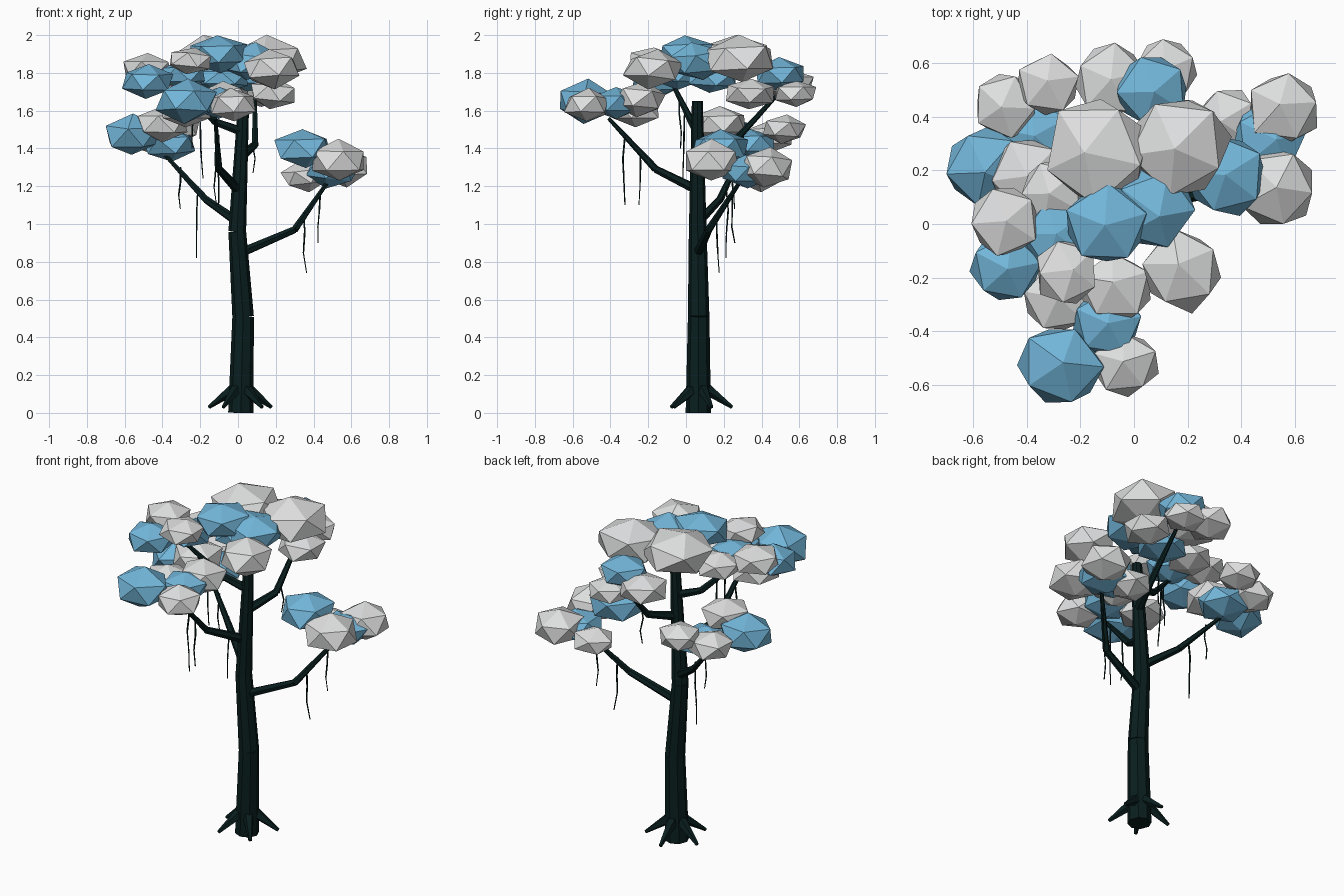
import bpy, bmesh, math, random
from mathutils import Vector, Matrix
random.seed(4)


def material(name, rgb):
    m = bpy.data.materials.new(name)
    m.diffuse_color = (*rgb, 1)
    return m


BARK = material("dark_bark", (0.003, 0.013, 0.013))
GREY = material("pale_grey_leaf", (0.73, 0.735, 0.74))
BLUE = material("blue_leaf", (0.17, 0.47, 0.70))


def finish(bm, name, mat):
    mesh = bpy.data.meshes.new(name)
    bm.to_mesh(mesh)
    bm.free()
    mesh.materials.append(mat)
    ob = bpy.data.objects.new(name, mesh)
    bpy.context.collection.objects.link(ob)
    return ob


def limb(name, pts, radii, sides):
    """Chain of tapered prisms through the given points."""
    bm = bmesh.new()
    pts = [Vector(p) for p in pts]
    for a, b, ra, rb in zip(pts, pts[1:], radii, radii[1:]):
        d = b - a
        rot = Vector((0, 0, 1)).rotation_difference(d).to_matrix().to_4x4()
        bmesh.ops.create_cone(bm, cap_ends=True, segments=sides, radius1=ra, radius2=rb,
                              depth=d.length, matrix=Matrix.Translation((a + b) / 2) @ rot)
    return finish(bm, name, BARK)


# Trunk
limb("trunk", [(0.015, 0.065, 0), (0.027, 0.067, 0.51), (-0.004, 0.062, 0.96), (0.03, 0.06, 1.65)],
     [0.067, 0.057, 0.047, 0.029], 8)

# Roots
for i in range(5):
    a = math.radians(72 * i - 50)
    c, s = math.cos(a), math.sin(a)
    limb("root", [(0.015 + 0.03 * c, 0.07 + 0.03 * s, 0.135), (0.015 + 0.175 * c, 0.07 + 0.175 * s, 0.03)],
         [0.034, 0.010], 5)

# Branches
for pts in [
    [(0.02, 0.065, 0.85), (0.30, 0.12, 0.97), (0.48, 0.29, 1.23)],
    [(0.0, 0.065, 1.01), (-0.17, 0.18, 1.13), (-0.39, 0.29, 1.37)],
    [(0.0, 0.06, 1.18), (-0.10, -0.16, 1.29), (-0.12, -0.41, 1.56)],
    [(0.02, 0.06, 1.36), (0.09, 0.24, 1.42), (0.09, 0.48, 1.68)],
    [(0.02, 0.06, 1.49), (-0.12, 0.03, 1.54), (-0.34, -0.08, 1.76)],
]:
    limb("branch", pts, [0.026, 0.020, 0.010], 6)

# Hanging vines: x, y, top, bottom
for x, y, top, bot in [
    (0.355, 0.17, 1.06, 0.74), (0.43, 0.25, 1.16, 0.90), (-0.31, 0.25, 1.30, 1.08),
    (-0.22, 0.22, 1.20, 0.82), (-0.11, -0.33, 1.47, 1.10), (-0.12, -0.24, 1.38, 1.10),
    (-0.195, -0.01, 1.63, 1.24), (-0.24, -0.03, 1.66, 1.40), (0.085, 0.31, 1.50, 1.27),
]:
    pts = [(x + random.uniform(-.01, .01), y + random.uniform(-.01, .01),
            top + (bot - top) * k / 3) for k in range(4)]
    limb("vine", pts, [0.005, 0.005, 0.004, 0.003], 4)

# Leaf clumps: x, y, z, radius, half height
GREY_CLUMPS = [
    (0.535, 0.135, 1.335, .145, .105), (0.56, 0.43, 1.30, .14, .105), (0.35, 0.39, 1.25, .12, .075),
    (-0.40, 0.18, 1.53, .14, .09), (-0.32, 0.52, 1.50, .115, .075), (-0.48, 0.44, 1.46, .12, .08),
    (-0.03, -0.52, 1.63, .12, .085), (-0.07, -0.24, 1.66, .135, .09), (-0.28, -0.27, 1.60, .135, .08),
    (0.12, 0.58, 1.69, .115, .07), (-0.085, 0.54, 1.74, .135, .08), (0.19, 0.34, 1.69, .13, .08),
    (-0.48, 0.01, 1.82, .13, .08), (-0.25, -0.18, 1.865, .12, .07), (0.18, -0.175, 1.82, .15, .10),
    (0.17, 0.29, 1.87, .185, .12), (-0.135, 0.27, 1.88, .195, .115), (-0.30, 0.12, 1.78, .125, .075),
]
BLUE_CLUMPS = [
    (0.35, 0.18, 1.40, .15, .10), (0.50, 0.32, 1.28, .14, .085),
    (-0.56, 0.22, 1.47, .145, .105), (-0.36, 0.34, 1.42, .14, .085),
    (-0.275, -0.53, 1.65, .155, .11), (-0.10, -0.37, 1.64, .125, .08),
    (0.07, 0.50, 1.79, .135, .085), (-0.48, -0.16, 1.755, .13, .085),
    (-0.29, -0.04, 1.79, .125, .075), (-0.10, 0.0, 1.90, .155, .095),
    (0.07, 0.06, 1.86, .155, .095), (-0.08, 0.14, 1.77, .14, .07),
]
for name, mat, clumps in [("grey_leaf_clump", GREY, GREY_CLUMPS), ("blue_leaf_clump", BLUE, BLUE_CLUMPS)]:
    for x, y, z, r, h in clumps:
        bm = bmesh.new()
        bmesh.ops.create_icosphere(bm, subdivisions=1, radius=1.0,
                                   matrix=Matrix.Rotation(random.uniform(0, 6.28), 4, 'Z')
                                   @ Matrix.Rotation(random.uniform(-.25, .25), 4, 'X'))
        for v in bm.verts:  # slightly uneven clumps
            v.co *= random.uniform(1.0, 1.13)
        bm.transform(Matrix.Translation((x, y, z)) @ Matrix.Diagonal((r * 1.02, r * 1.02, h * 0.99, 1)))
        finish(bm, name, mat)
